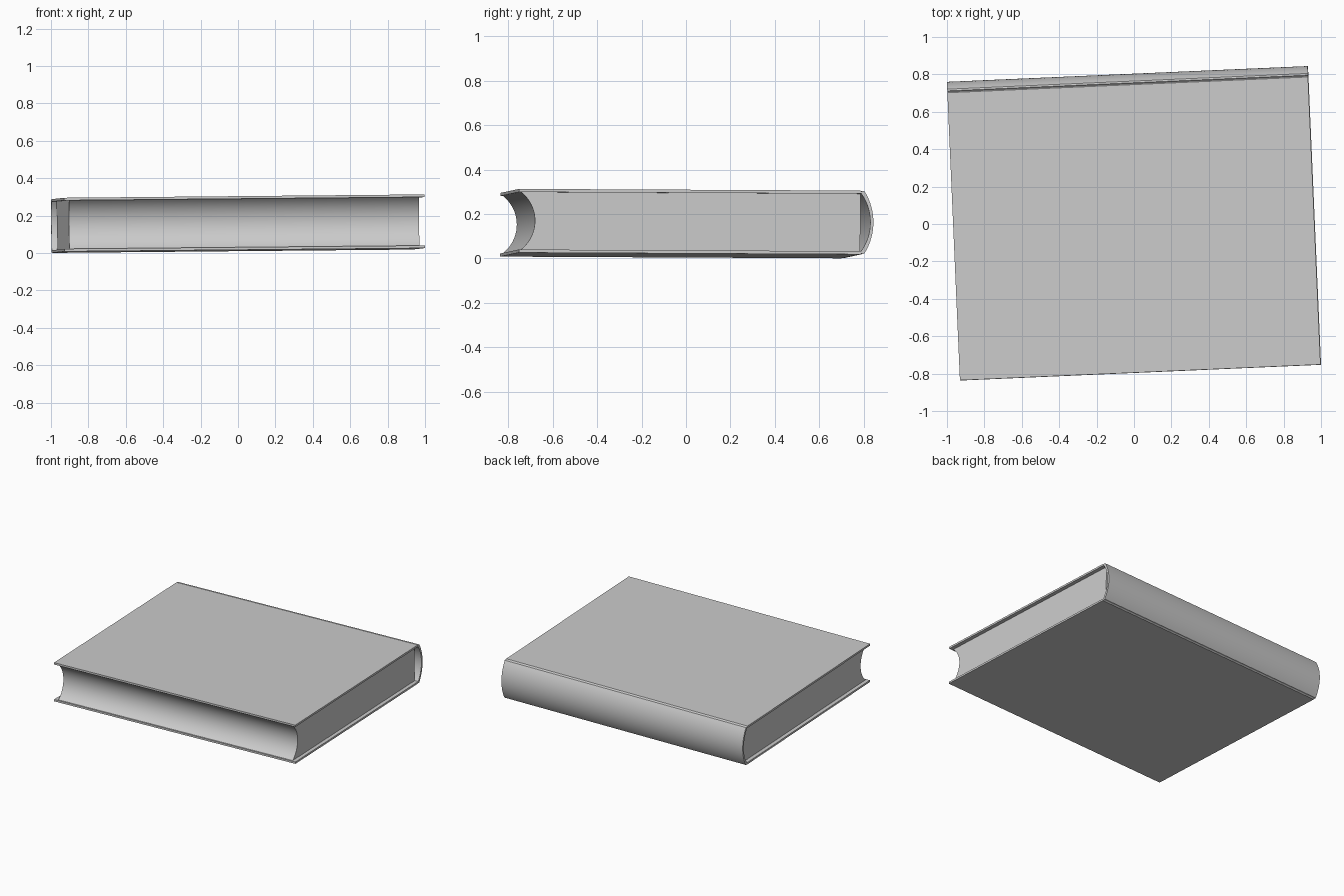
import bpy, bmesh, math
from mathutils import Matrix, Euler

if "Cube" in bpy.data.objects:
    bpy.data.objects.remove(bpy.data.objects["Cube"])

H = 0.1435      # half thickness of the closed book
T = 0.014       # board thickness
# slight turn and tilt of the resting book
POSE = Matrix.Translation((0, 0, 0.1567)) @ Euler((-0.005, -0.0093, math.radians(2.5))).to_matrix().to_4x4()


def bow(y_edge, y_mid, half, n=20):
    """Circular arc in y-z from (y_edge, half) to (y_edge, -half) through (y_mid, 0)."""
    s = y_mid - y_edge
    r = (half * half + s * s) / (2 * abs(s))
    a = math.asin(half / r)
    sign = 1 if s > 0 else -1
    pts = []
    for i in range(n + 1):
        t = a - 2 * a * i / n
        pts.append((y_mid + sign * r * (math.cos(t) - 1), r * math.sin(t)))
    return pts


def extrude_profile(name, profile, half_len):
    """Extrude a closed y-z profile along x, centred."""
    bm = bmesh.new()
    face = bm.faces.new([bm.verts.new((-half_len, y, z)) for y, z in profile])
    res = bmesh.ops.extrude_face_region(bm, geom=[face])
    verts = [g for g in res["geom"] if isinstance(g, bmesh.types.BMVert)]
    bmesh.ops.translate(bm, verts=verts, vec=(2 * half_len, 0, 0))
    bmesh.ops.recalc_face_normals(bm, faces=bm.faces)
    me = bpy.data.meshes.new(name)
    bm.to_mesh(me)
    bm.free()
    ob = bpy.data.objects.new(name, me)
    bpy.context.collection.objects.link(ob)
    ob.matrix_world = POSE
    bpy.ops.object.select_all(action='DESELECT')
    ob.select_set(True)
    bpy.context.view_layer.objects.active = ob
    bpy.ops.object.shade_smooth_by_angle(angle=math.radians(25))
    return ob


# cover: two boards joined by a rounded spine, with a fine hinge groove
top = [(-0.795, H - T), (-0.795, H), (0.744, H), (0.749, H - 0.005), (0.754, H - 0.001)]
bottom = [(y, -z) for y, z in reversed(top)]
outer = bow(0.763, 0.803, H - 0.004)
inner = bow(0.748, 0.789, H - T)
extrude_profile("cover", top + outer + bottom + inner[::-1], 0.965)

# page block: hollow fore edge, flat back
p = H - T
pages = bow(-0.785, -0.722, p) + [(0.745, -p), (0.745, p)]
extrude_profile("pages", pages, 0.937)
